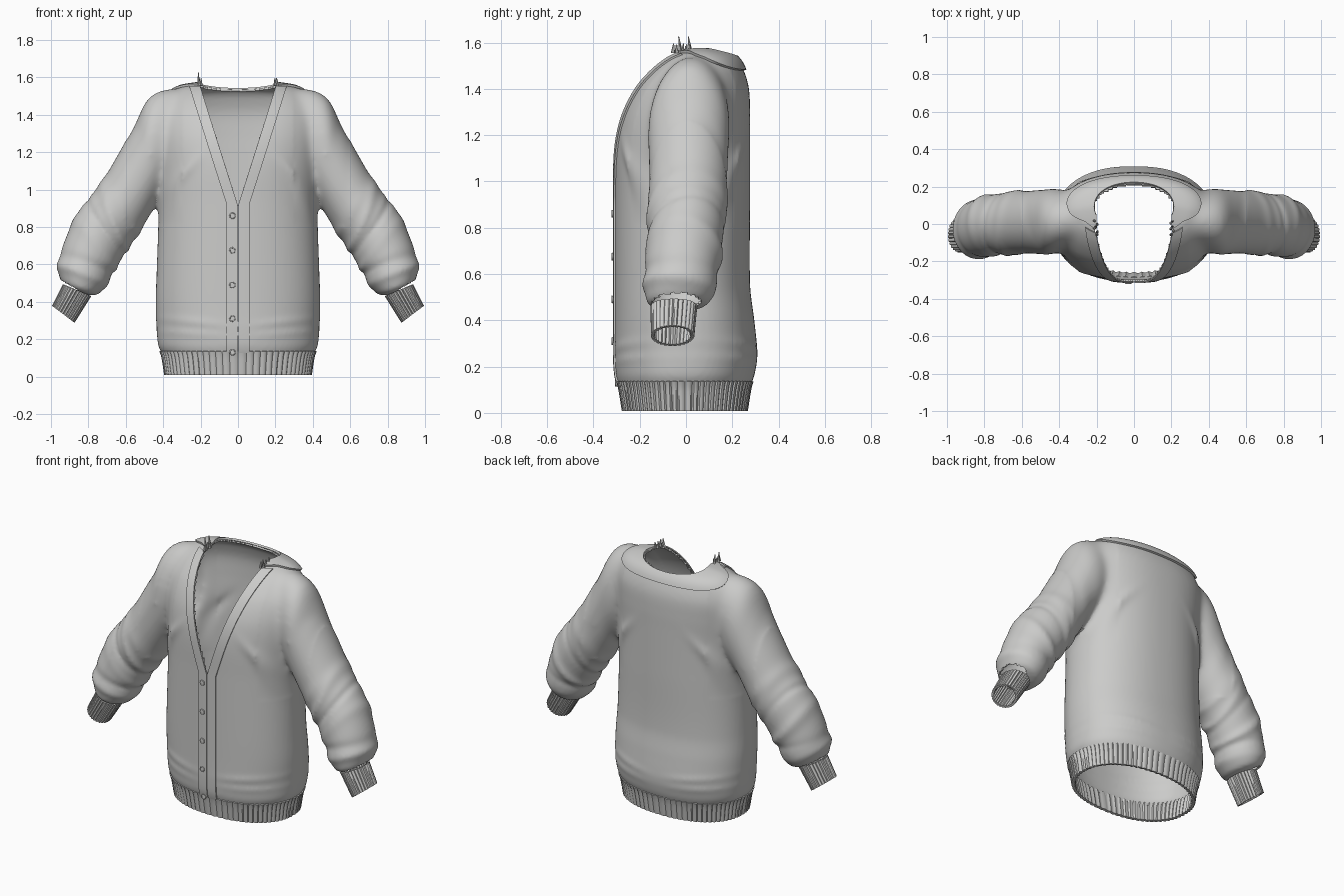
import bpy, bmesh, math, random
from mathutils import Vector, Matrix

if "Cube" in bpy.data.objects:
    bpy.data.objects.remove(bpy.data.objects["Cube"])

wool = bpy.data.materials.new("grey_wool")
wool.use_nodes = True
GREY = (0.6, 0.6, 0.59, 1)
wool.diffuse_color = GREY
wool.node_tree.nodes["Principled BSDF"].inputs["Base Color"].default_value = GREY

POWER = 0.9      # squareness of the torso cross-section
V_BOTTOM, V_TOP, V_HALF = 0.92, 1.55, 0.2
NECK_TOP = 1.565

# Torso sections: height, half width, front y, back y
TORSO = [
    (0.0, 0.385, -0.27, 0.26), (0.12, 0.405, -0.29, 0.28),
    (0.16, 0.425, -0.302, 0.295), (0.25, 0.434, -0.307, 0.308),
    (0.4, 0.44, -0.307, 0.295), (0.55, 0.435, -0.307, 0.277),
    (0.92, 0.423, -0.307, 0.277), (1.1, 0.425, -0.307, 0.277),
    (1.2, 0.43, -0.298, 0.277), (1.3, 0.435, -0.273, 0.277),
    (1.4, 0.43, -0.225, 0.272), (1.47, 0.40, -0.17, 0.255),
    (1.52, 0.36, -0.115, 0.24), (1.55, 0.30, -0.07, 0.225),
    (NECK_TOP, 0.21, -0.03, 0.215)]

# Sleeve sections: outer x, z, inner x, z, centre y, half depth
SLEEVE = [
    (0.29, 1.54, 0.36, 1.04, 0.03, 0.13), (0.40, 1.535, 0.41, 0.97, 0.02, 0.17),
    (0.485, 1.485, 0.44, 0.92, 0.01, 0.178), (0.55, 1.355, 0.47, 0.86, 0.01, 0.174),
    (0.64, 1.19, 0.52, 0.78, 0.01, 0.17), (0.735, 1.03, 0.57, 0.71, 0.005, 0.167),
    (0.82, 0.93, 0.61, 0.65, 0, 0.163), (0.885, 0.82, 0.645, 0.59, -0.01, 0.162),
    (0.94, 0.69, 0.675, 0.54, -0.02, 0.16), (0.96, 0.60, 0.70, 0.49, -0.025, 0.154),
    (0.95, 0.52, 0.75, 0.44, -0.035, 0.132), (0.92, 0.485, 0.80, 0.435, -0.05, 0.085)]
CUFF = [(0.93, 0.492, 0.79, 0.432, -0.052, 0.095),
        (0.99, 0.375, 0.878, 0.292, -0.058, 0.088)]

# Sleeve folds: position along sleeve, slant, width, depth
SLEEVE_FOLDS = [(3.2, 0.5, 0.15, -0.007), (4.6, -0.4, 0.25, 0.008),
                (5.2, 0.3, 0.25, 0.012), (5.9, 0.2, 0.14, -0.011),
                (7.1, -0.3, 0.3, 0.012), (8.1, 0.3, 0.25, -0.009),
                (9.1, 0.2, 0.35, 0.012)]
# Torso folds: x, z, direction angle, length, width, height
TORSO_FOLDS = [(0.3, 1.07, 2.3, 0.13, 0.025, 0.035), (0.33, 0.98, 2.0, 0.12, 0.02, 0.03),
               (0.22, 0.29, 0.1, 0.16, 0.018, 0.018), (0.24, 0.23, 0.05, 0.16, 0.016, 0.015)]


def spline(table, t):
    """Smooth interpolation of a table whose first column is the key."""
    i = max(k for k in range(len(table) - 1) if k == 0 or table[k][0] <= t)
    p, q = table[i], table[i + 1]
    before, after = table[max(i - 1, 0)], table[min(i + 2, len(table) - 1)]
    h = q[0] - p[0]
    s = (t - p[0]) / h
    out = []
    for k in range(1, len(p)):
        m0 = (q[k] - before[k]) / (q[0] - before[0]) * h
        m1 = (after[k] - p[k]) / (after[0] - p[0]) * h
        out.append((2*s**3 - 3*s*s + 1) * p[k] + (s**3 - 2*s*s + s) * m0
                   + (3*s*s - 2*s**3) * q[k] + (s**3 - s*s) * m1)
    return out


def signed_pow(v):
    return math.copysign(abs(v) ** POWER, v)


def angle_at(x, z):
    """Angle from the front at which the section at z reaches x."""
    a = spline(TORSO, z)[0]
    return math.asin(min(1, max(0, x / a) ** (1 / POWER)))


def v_width(z):
    return V_HALF * min(1, max(0, (z - V_BOTTOM) / (V_TOP - V_BOTTOM)))


def torso_point(z, phi, grow=0.0):
    a, front, back = spline(TORSO, z)
    mid, b = (front + back) / 2, (back - front) / 2
    x, y = a * signed_pow(math.sin(phi)), -b * signed_pow(math.cos(phi))
    bump = 0
    for fx, fz, ang, length, width, height in TORSO_FOLDS:
        dx, dz = abs(x) - fx, z - fz
        along = dx * math.cos(ang) + dz * math.sin(ang)
        across = dz * math.cos(ang) - dx * math.sin(ang)
        bump += height * math.exp(-(along / length) ** 2 - (across / width) ** 2)
    scale = 1 + bump + grow / 0.35
    dip = 0.03 * max(0, -math.cos(phi)) * max(0, (z - 1.45) / (NECK_TOP - 1.45))
    return Vector((x * scale, mid + y * scale, z - dip))


def tube_point(section, theta, grow):
    ox, oz, ix, iz, y, depth = section
    centre = Vector(((ox + ix) / 2, y, (oz + iz) / 2))
    half = Vector(((ox - ix) / 2, 0, (oz - iz) / 2))
    radial = half * math.cos(theta) - Vector((0, depth * math.sin(theta), 0))
    return centre + radial + radial.normalized() * grow


def finish(obj, *mods):
    """Add and apply modifiers, then shade smooth with sharp edges kept."""
    obj.data.materials.clear()
    obj.data.materials.append(wool)
    bpy.ops.object.select_all(action='DESELECT')
    obj.select_set(True)
    bpy.context.view_layer.objects.active = obj
    for kind, settings in mods:
        mod = obj.modifiers.new(kind.lower(), kind)
        for key, value in settings.items():
            setattr(mod, key, value)
        bpy.ops.object.modifier_apply(modifier=mod.name)
    bpy.ops.object.shade_smooth_by_angle(angle=math.radians(40))


def mesh_object(name, bm):
    mesh = bpy.data.meshes.new(name)
    bm.to_mesh(mesh)
    bm.free()
    obj = bpy.data.objects.new(name, mesh)
    bpy.context.collection.objects.link(obj)
    return obj


def skin(bm, rows, closed, caps=False):
    """Skin rows of points with quads."""
    grid = [[bm.verts.new(p) for p in row] for row in rows]
    n = len(rows[0])
    for low, high in zip(grid, grid[1:]):
        for c in range(n if closed else n - 1):
            d = (c + 1) % n
            bm.faces.new((low[c], low[d], high[d], high[c]))
    if caps:
        bm.faces.new(grid[0][::-1])
        bm.faces.new(grid[-1])


def loft(name, rows, closed, *mods):
    bm = bmesh.new()
    skin(bm, rows, closed)
    finish(mesh_object(name, bm), *mods)


def steps(a, b, n):
    return [a + (b - a) * i / n for i in range(n + 1)]


def ring(n):
    return [2 * math.pi * i / n for i in range(n)]


def shell(thickness, offset):
    return ('SOLIDIFY', {"thickness": thickness, "offset": offset})


MIRROR = ('MIRROR', {})

# Body and sleeves as one solid, fused into a single skin
bm = bmesh.new()
skin(bm, [[torso_point(z, f) for f in ring(128)] for z in steps(0.09, NECK_TOP, 100)], True, True)
keyed = [(i, *row) for i, row in enumerate(SLEEVE)]
rows = []
for t in steps(0, len(SLEEVE) - 1, 110):
    section = spline(keyed, t)
    row = []
    for theta in ring(72):
        fold = sum(h * math.exp(-((t - at - slant * math.sin(theta + at)) / wide) ** 2)
                   * (0.65 + 0.35 * math.cos(theta + at * 2))
                   for at, slant, wide, h in SLEEVE_FOLDS)
        row.append(tube_point(section, theta, fold))
    rows.append(row)
skin(bm, rows, True, True)
skin(bm, [[Vector((-p.x, p.y, p.z)) for p in row] for row in reversed(rows)], True, True)
body = mesh_object("body_and_sleeves", bm)
finish(body, ('REMESH', {"mode": 'VOXEL', "voxel_size": 0.012}))

# Soften the armholes, then open the V neck, hem and wrists
WRIST, WRIST_AXIS = Vector((0.86, 0, 0.46)), Vector((0.51, 0, -0.86))


def is_opening(p):
    in_v = p.z > V_BOTTOM and p.y < 0.05 and abs(p.x) < v_width(p.z) + 0.008
    in_neck = p.z > 1.5 and (p.x / 0.213) ** 2 + ((p.y - 0.09) / 0.122) ** 2 < 1
    past_wrist = abs(p.x) > 0.7 and (Vector((abs(p.x), 0, p.z)) - WRIST).dot(WRIST_AXIS) > -0.005
    return in_v or in_neck or past_wrist or p.z < 0.12


bm = bmesh.new()
bm.from_mesh(body.data)
armholes = [v for v in bm.verts if 0.3 < abs(v.co.x) < 0.6 and v.co.z > 0.8]
for verts, rounds in ((list(bm.verts), 2), (armholes, 30)):
    for _ in range(rounds):
        bmesh.ops.smooth_vert(bm, verts=verts, factor=0.5,
                              use_axis_x=True, use_axis_y=True, use_axis_z=True)
gone = [f for f in bm.faces if is_opening(f.calc_center_median())]
bmesh.ops.delete(bm, geom=gone, context='FACES')
bm.to_mesh(body.data)
bm.free()
finish(body, shell(0.01, -1))

# Ribbed hem
RIB = (0, 0.007, 0.008, 0.007)
rows = [[torso_point(z, f, RIB[i % 4]) for i, f in enumerate(ring(72 * 4))]
        for z in steps(0.008, 0.135, 6)]
loft("hem", rows, True, shell(0.016, -1))

# Front bands following the opening
rows = []
for z in steps(0.13, V_BOTTOM, 30) + steps(V_BOTTOM, V_TOP - 0.003, 40)[1:]:
    w = v_width(z)
    rows.append([torso_point(z, angle_at(x, z)) for x in steps(w + 0.002, w + 0.06, 6)])
loft("front_band", rows, False, MIRROR, shell(0.008, 1))

# Collar around the back of the neck
rows = []
for s in steps(0, 1, 8):
    row = []
    for u in steps(0, 1, 40):
        turn = min(1, max(0, (u - 0.12) / 0.7))
        low = 1.554 - 0.065 * turn * turn * (3 - 2 * turn)
        z = low + (NECK_TOP - low) * s
        start = angle_at(v_width(z), z)
        row.append(torso_point(z, start + (math.pi - start) * u))
    rows.append(row)
loft("collar", rows, False, MIRROR, shell(0.012, 1))

# Ribbed cuffs
rows = []
for s in steps(0, 1, 5):
    section = [a + (b - a) * s for a, b in zip(*CUFF)]
    rows.append([tube_point(section, f, RIB[i % 4] * 0.8) for i, f in enumerate(ring(28 * 4))])
loft("cuffs", rows, True, MIRROR, shell(0.012, -1))

# Buttons with a raised rim
for n, z in enumerate((0.86, 0.675, 0.49, 0.31, 0.13)):
    spot = torso_point(z, -angle_at(0.03, z)) + Vector((0, -0.008, 0))
    turn = (math.pi / 2, 0, 0)
    bpy.ops.mesh.primitive_cylinder_add(vertices=24, radius=0.016, depth=0.01,
                                        location=spot, rotation=turn)
    bpy.context.object.name = f"button_{n + 1}"
    finish(bpy.context.object)
    bpy.ops.mesh.primitive_torus_add(major_radius=0.014, minor_radius=0.003,
                                     major_segments=24, minor_segments=8,
                                     location=spot + Vector((0, -0.004, 0)), rotation=turn)
    bpy.context.object.name = f"button_rim_{n + 1}"
    finish(bpy.context.object)

# Frayed threads where the front bands meet the collar
random.seed(4)
bm = bmesh.new()
for side, tall in ((-1, 0.075), (1, 0.045)):
    for k in range(6):
        height = tall * random.uniform(0.4, 1)
        spot = Vector((side * random.uniform(0.195, 0.215), -0.055 + 0.014 * k, 1.555 + height / 2))
        lean = Matrix.Rotation(random.uniform(-0.25, 0.25), 4, 'X')
        bmesh.ops.create_cone(bm, cap_ends=True, segments=6, radius1=0.009, radius2=0.002,
                              depth=height, matrix=Matrix.Translation(spot) @ lean)
finish(mesh_object("frayed_threads", bm))
